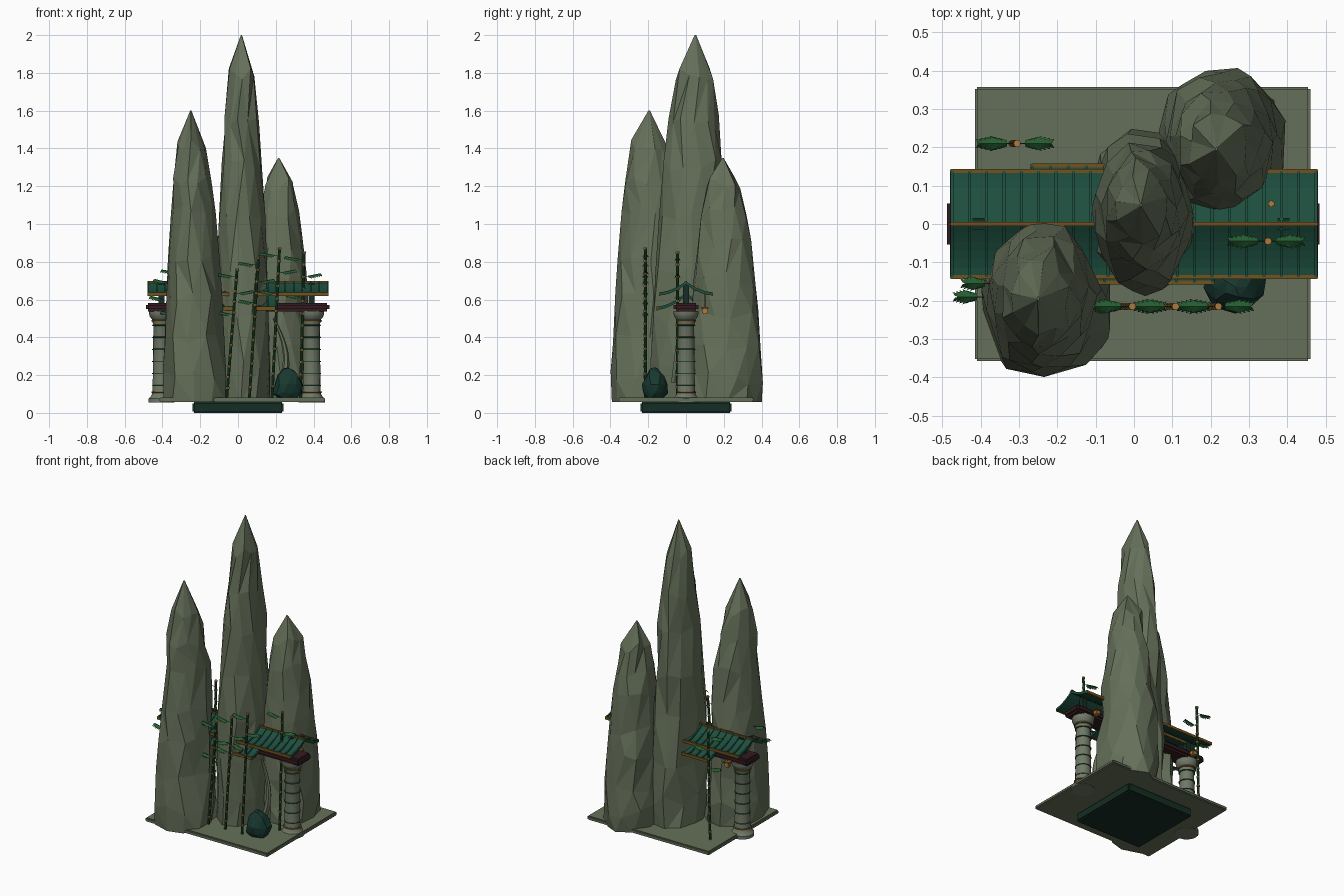
import bpy, bmesh, math, random
from mathutils import Vector, Matrix

random.seed(5)
if "Cube" in bpy.data.objects:
    bpy.data.objects.remove(bpy.data.objects["Cube"])


def material(name, *rgb):
    m = bpy.data.materials.new(name)
    m.use_nodes = True
    m.diffuse_color = (*rgb, 1)
    node = next(n for n in m.node_tree.nodes if n.type == "BSDF_PRINCIPLED")
    node.inputs["Base Color"].default_value = (*rgb, 1)
    node.inputs["Roughness"].default_value = 0.8
    return m


ROCK = material("moss_rock", .13, .16, .1)
STONE = material("pale_stone", .165, .19, .135)
TILE = material("teal_tile", .012, .075, .048)
PLINTH = material("dark_green", .007, .026, .017)
MAROON = material("maroon_wood", .034, .011, .014)
TRIM = material("brown_trim", .17, .085, .014)
GOLD = material("warm_gold", .42, .2, .05)
BAMBOO = material("bamboo_green", .012, .075, .025)
LEAF = material("leaf_green", .018, .11, .03)
BOULDER = material("boulder_teal", .009, .04, .029)


def finish(bm, name, mat, smooth=False, solid=True):
    if solid:
        bmesh.ops.recalc_face_normals(bm, faces=bm.faces)
    mesh = bpy.data.meshes.new(name)
    bm.to_mesh(mesh)
    bm.free()
    mesh.materials.append(mat)
    ob = bpy.data.objects.new(name, mesh)
    bpy.context.collection.objects.link(ob)
    if smooth:
        bpy.ops.object.select_all(action="DESELECT")
        ob.select_set(True)
        bpy.context.view_layer.objects.active = ob
        bpy.ops.object.shade_smooth_by_angle(angle=math.radians(35))
    return ob


def loft(bm, rings):
    """Skin a list of equal rings of points and close both ends."""
    loops = [[bm.verts.new(p) for p in ring] for ring in rings]
    n = len(loops[0])
    for a, b in zip(loops, loops[1:]):
        for i in range(n):
            j = (i + 1) % n
            bm.faces.new((a[i], a[j], b[j], b[i]))
    bm.faces.new(loops[0][::-1])
    bm.faces.new(loops[-1])


def box(name, mat, x, y, z, bevel=0.0):
    bm = bmesh.new()
    bmesh.ops.create_cube(bm, size=1)
    for v in bm.verts:
        v.co = [lo + (c + .5) * (hi - lo) for c, (lo, hi) in zip(v.co, (x, y, z))]
    if bevel:
        bmesh.ops.bevel(bm, geom=bm.edges[:], offset=bevel, segments=2, affect="EDGES")
    return finish(bm, name, mat)


def lathe(name, mat, x, y, profile, sides=16):
    bm = bmesh.new()
    loft(bm, [[(x + r * math.cos(math.tau * i / sides), y + r * math.sin(math.tau * i / sides), z)
               for i in range(sides)] for r, z in profile])
    return finish(bm, name, mat, smooth=True)


def rod(bm, a, b, radius, sides=8):
    a, b = Vector(a), Vector(b)
    turn = (b - a).to_track_quat("Z", "Y").to_matrix().to_4x4()
    bmesh.ops.create_cone(bm, cap_ends=True, segments=sides, radius1=radius, radius2=radius,
                          depth=(b - a).length, matrix=Matrix.Translation((a + b) / 2) @ turn)


# Base
box("plinth", PLINTH, (-.24, .24), (-.24, .24), (0, .058), .008)
box("ground_slab", ROCK, (-.415, .46), (-.358, .358), (.057, .082), .006)

# Tall faceted rock spires, sharing one tapering outline
OUTLINE = [(0, .97), (.1, 1), (.22, .94), (.36, .88), (.5, .82), (.65, .71), (.77, .61), (.89, .45), (.995, .02)]


def spread_evenly(values):
    """Rescale so the values reach exactly from -1 to 1."""
    lo, hi = min(values), max(values)
    return [2 * (v - lo) / (hi - lo) - 1 for v in values]


def spire(name, peak, foot, rx, ry, sides=11):
    bm = bmesh.new()
    rings = []
    base = .057
    for k, (t, f) in enumerate(OUTLINE):
        lean = t ** 2.5
        cx = foot[0] + (peak[0] - foot[0]) * lean
        cy = foot[1] + (peak[1] - foot[1]) * lean
        z = base + (peak[2] - base) * t
        angles = [math.tau * (i + .3 * (k % 2) + random.uniform(-.2, .2)) / sides for i in range(sides)]
        radii = [random.uniform(.9, 1.08) for _ in angles]
        xs = spread_evenly([r * math.cos(a) for r, a in zip(radii, angles)])
        ys = spread_evenly([r * math.sin(a) for r, a in zip(radii, angles)])
        wobble = .04 if 0 < k < len(OUTLINE) - 1 else 0
        rings.append([(cx + rx * f * x, cy + ry * f * y, z + random.uniform(-wobble, wobble))
                      for x, y in zip(xs, ys)])
    rings[-1] = [(x, y, peak[2]) for x, y, z in rings[-1]]
    loft(bm, rings)
    bmesh.ops.triangulate(bm, faces=[f for f in bm.faces if len(f.verts) == 4])
    finish(bm, name, ROCK)


spire("middle_spire", (.018, .05, 2), (.022, .03), .15, .218)
spire("right_spire", (-.25, -.195, 1.6), (-.23, -.182), .168, .217)
spire("left_spire", (.215, .195, 1.35), (.23, .207), .165, .2)

# Dark boulder and a bent root beside it
bm = bmesh.new()
bmesh.ops.create_icosphere(bm, subdivisions=2, radius=1)
for v in bm.verts:
    v.co *= random.uniform(.88, 1.08)
    narrow = 1.04 - .3 * v.co.z
    v.co = Vector((.265 + .075 * narrow * v.co.x, -.165 + .065 * narrow * v.co.y, max(.15 + .098 * v.co.z, .075)))
bmesh.ops.dissolve_limit(bm, angle_limit=math.radians(14), verts=bm.verts, edges=bm.edges)
finish(bm, "boulder", BOULDER)

bm = bmesh.new()
rings = []
for k in range(9):
    t = k / 8
    centre = Vector((.19 + .065 * math.sin(t * 2.4), -.03 - .03 * t, .5 - .34 * t))
    r = .007 + .015 * t
    rings.append([centre + Vector((r * math.cos(math.tau * i / 6), r * math.sin(math.tau * i / 6), 0))
                  for i in range(6)])
loft(bm, rings)
finish(bm, "bent_root", ROCK, smooth=True)

# Pillars with bands and flared capitals, and small lanterns
for side, x in (("right", -.405), ("left", .39)):
    lathe(side + "_pillar", STONE, x, 0,
          [(.07, .055), (.07, .075), (.058, .085), (.05, .1), (.047, .12), (.043, .47),
           (.05, .485), (.05, .495), (.062, .51), (.066, .525), (.066, .54)])
    for k in range(6):
        z = .14 + k * .064
        lathe(side + "_pillar_band", BAMBOO, x, 0, [(.044, z), (.049, z + .002), (.049, z + .006), (.044, z + .008)])
    for z in (.105, .483):
        lathe(side + "_pillar_gold_ring", TRIM, x, 0, [(.049, z), (.054, z + .002), (.054, z + .007), (.049, z + .009)])
    box(side + "_roof_post", PLINTH, (x - .016, x + .016), (-.016, .016), (.575, .685))
    lx = math.copysign(.37, x)
    box(side + "_lantern", GOLD, (lx - .016, lx + .016), (.084, .116), (.523, .555), .005)
    box(side + "_lantern_cap", TRIM, (lx - .02, lx + .02), (.08, .12), (.553, .56))
    bm = bmesh.new()
    rod(bm, (lx, .1, .56), (lx, .1, .635), .002, 6)
    finish(bm, side + "_lantern_cord", TRIM)

box("lintel_beam", MAROON, (-.488, .484), (-.065, .065), (.538, .582), .012)
box("roof_finial", GOLD, (.35, .366), (.045, .061), (.645, .672), .003)


# Curved, ribbed roofs
def roof(name, x0, x1, ridge, eave, reach, gap=.046):
    steps = 6

    def curve(lift):
        half = [(reach * k / steps, eave + (ridge - eave) * (1 - k / steps) ** 1.7 + lift)
                for k in range(steps + 1)]
        return [(-y, z) for y, z in half[:0:-1]] + half

    def sheet(bm, xa, xb, low, high):
        section = curve(high) + curve(low)[::-1]
        n = len(section) // 2
        a, b = ([bm.verts.new((x, y, z)) for y, z in section] for x in (xa, xb))
        for i in range(len(section)):
            j = (i + 1) % len(section)
            bm.faces.new((a[i], a[j], b[j], b[i]))
        for end in (a, b):
            for i in range(n - 1):
                bm.faces.new((end[i], end[i + 1], end[-2 - i], end[-1 - i]))

    bm = bmesh.new()
    sheet(bm, x0, x1, -.006, .004)
    finish(bm, name + "_tiles", TILE)
    bm = bmesh.new()
    count = round((x1 - x0) / gap)
    for k in range(count + 1):
        x = x0 + .005 + (x1 - x0 - .01) * k / count
        sheet(bm, x - .004, x + .004, .003, .011)
    finish(bm, name + "_ribs", TILE)
    box(name + "_ridge_cap", TRIM, (x0, x1), (-.005, .005), (ridge, ridge + .014), .002)
    for s in (-1, 1):
        box(name + "_eave_trim", TRIM, (x0, x1), sorted((s * (reach - .005), s * (reach + .006))),
            (eave - .009, eave + .01), .002)


roof("upper_roof", -.48, .48, .685, .628, .138)
roof("lower_roof", -.27, .21, .625, .552, .152)


# Bamboo: jointed stalks carrying feathery fronds
def frond(bm, start, direction, length=.1):
    """A rising stem with drooping paired leaflets, widest past the middle."""
    start = Vector(start)
    out = Vector((direction, 0, 0))
    rod(bm, start, start + out * length + Vector((0, 0, .018)), .0015, 5)
    for k in range(6):
        t = .25 + k * .12
        root = start + out * length * t + Vector((0, 0, .018 * t))
        spread = .02 * (1 - 1.1 * abs(t - .5))
        for s in (-1, 1):
            tip = root + out * .022 + Vector((0, s * spread, -.014))
            mid = root + out * .016 + Vector((0, s * .002, .001))
            back = root + out * .002 + Vector((0, s * spread * .6, -.006))
            bm.faces.new([bm.verts.new(p) for p in (root, mid, tip, back)])


STALKS = [(-.06, -.005, -.215, .76), (.06, .108, -.215, .82), (.18, .22, -.215, .87),
          (.33, .35, -.045, .85), (-.32, -.305, .21, .78)]
for x0, x1, y, top in STALKS:
    foot, head = Vector((x0, y, .075)), Vector((x1, y, top))
    bm = bmesh.new()
    rod(bm, foot, head, .0075)
    finish(bm, "bamboo_stalk", BAMBOO, smooth=True)
    bm = bmesh.new()
    step = (head - foot).normalized() * .005
    for k in range(1, 13):
        joint = foot.lerp(head, k / 12)
        rod(bm, joint - step, joint + step, .0095)
    finish(bm, "bamboo_joints", GOLD)
    bm = bmesh.new()
    for k, drop in enumerate((.04, .13, .24)):
        p = foot.lerp(head, 1 - drop / (top - .075))
        frond(bm, p, 1 if k % 2 else -1, .1 - .008 * k)
    finish(bm, "bamboo_fronds", LEAF, solid=False)

# Loose fronds growing from the spire wall
bm = bmesh.new()
for x, y, z in ((-.37, -.155, .69), (-.39, -.19, .6), (-.33, -.08, .52)):
    frond(bm, (x, y, z), -1, .072)
finish(bm, "wall_fronds", LEAF, solid=False)
